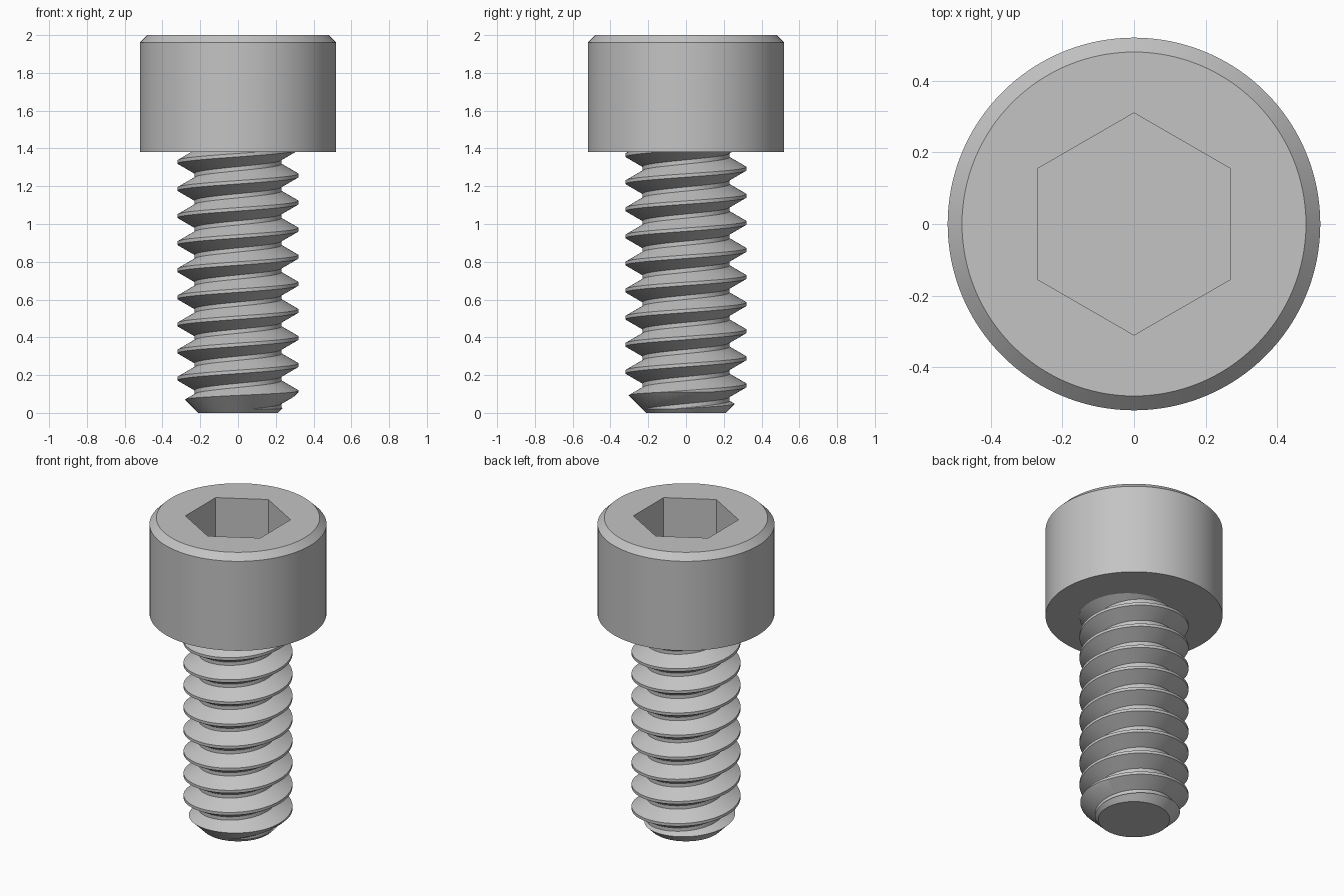
import bpy, bmesh
from math import cos, sin, pi, radians

old = bpy.data.objects.get("Cube")
if old:
    bpy.data.objects.remove(old, do_unlink=True)

# Single steel colour
steel = bpy.data.materials.new("steel_grey")
steel.use_nodes = True
STEEL = (0.55, 0.55, 0.55, 1.0)
steel.diffuse_color = STEEL
steel.node_tree.nodes["Principled BSDF"].inputs["Base Color"].default_value = STEEL


def finish(name, bm):
    bmesh.ops.recalc_face_normals(bm, faces=bm.faces[:])
    mesh = bpy.data.meshes.new(name)
    bm.to_mesh(mesh)
    bm.free()
    mesh.materials.append(steel)
    obj = bpy.data.objects.new(name, mesh)
    bpy.context.collection.objects.link(obj)
    return obj


def lathe(name, profile, sides, phase=0.0):
    """Closed solid from (radius, height) rings, bottom to top."""
    bm = bmesh.new()
    angles = [phase + 2 * pi * i / sides for i in range(sides)]
    rings = [[bm.verts.new((r * cos(a), r * sin(a), z)) for a in angles]
             for r, z in profile]
    for low, high in zip(rings, rings[1:]):
        for i in range(sides):
            j = (i + 1) % sides
            bm.faces.new((low[i], low[j], high[j], high[i]))
    bm.faces.new(rings[0][::-1])
    bm.faces.new(rings[-1])
    return finish(name, bm)


def combine(obj, tool, operation):
    """Apply a boolean and discard the helper solid."""
    mod = obj.modifiers.new("cut", 'BOOLEAN')
    mod.operation, mod.object, mod.solver = operation, tool, 'EXACT'
    tool.hide_render = True
    select(obj)
    bpy.ops.object.modifier_apply(modifier=mod.name)
    bpy.data.objects.remove(tool, do_unlink=True)


def select(obj):
    bpy.ops.object.select_all(action='DESELECT')
    obj.select_set(True)
    bpy.context.view_layer.objects.active = obj


# Cylindrical head with chamfered rim and hexagonal socket
HEAD_BASE = 1.38
head = lathe("socket_head", [(0.52, HEAD_BASE), (0.52, 1.96), (0.48, 2.0)], 128)
socket = lathe("socket_cutter", [(0.31, 1.69), (0.31, 2.1)], 6, pi / 2)
combine(head, socket, 'DIFFERENCE')

# Right-handed helical thread, made over-long and then trimmed
PITCH, STEPS, TURNS = 0.1434, 72, 16
CREST, ROOT = 0.32, 0.23
START = 1.257 - 12 * PITCH
section = [(CREST, -0.009), (CREST, 0.009),
           (ROOT, PITCH / 2 - 0.011), (ROOT, PITCH / 2 + 0.011)]
bm = bmesh.new()
rows = []
for i in range(STEPS * TURNS + 1):
    a = 2 * pi * i / STEPS
    rise = START + PITCH * i / STEPS
    rows.append([bm.verts.new((r * cos(a), r * sin(a), rise + dz)) for r, dz in section])
for i in range(STEPS * TURNS):
    p, q = rows[i], rows[i + 1]
    for k in range(3):
        bm.faces.new((p[k], q[k], q[k + 1], p[k + 1]))
    if i + STEPS + 1 < len(rows):
        u, v = rows[i + STEPS], rows[i + STEPS + 1]
        bm.faces.new((p[3], q[3], v[0], u[0]))

# Flat capped ends
for z, up in ((-0.1, -1), (1.5, 1)):
    bmesh.ops.bisect_plane(bm, geom=bm.verts[:] + bm.edges[:] + bm.faces[:],
                           plane_co=(0, 0, z), plane_no=(0, 0, up), clear_outer=True)
bmesh.ops.holes_fill(bm, edges=[e for e in bm.edges if e.is_boundary], sides=0)
shank = finish("threaded_shank", bm)

# Trim to length with a chamfered tip
tip = lathe("shank_envelope", [(0.21, 0), (0.36, 0.15), (0.36, HEAD_BASE + 0.01)], 144)
combine(shank, tip, 'INTERSECT')

for part in (head, shank):
    select(part)
    bpy.ops.object.shade_smooth_by_angle(angle=radians(30))
